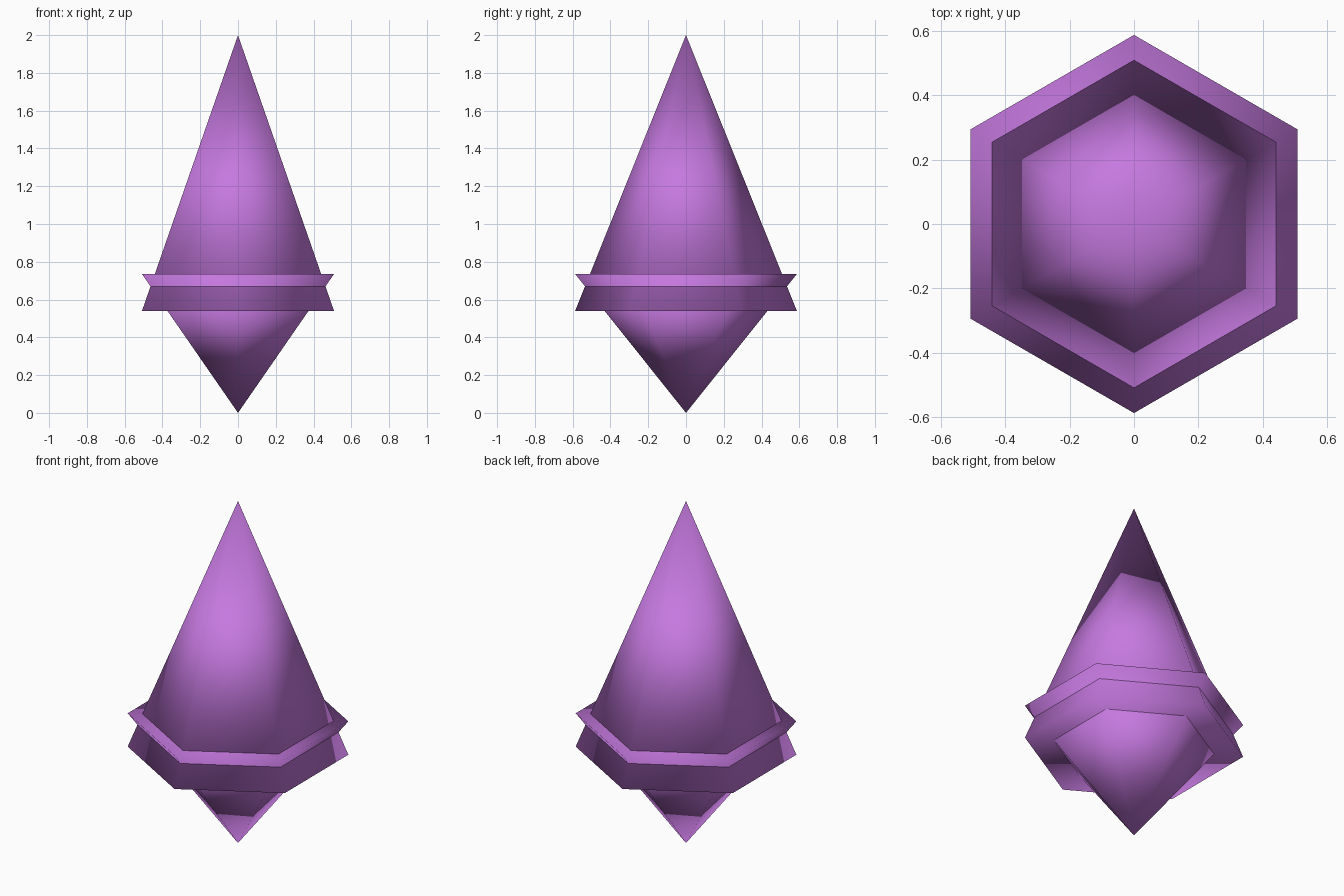
import bpy
import math

if "Cube" in bpy.data.objects:
    bpy.data.objects.remove(bpy.data.objects["Cube"])

RADIUS = 0.587  # corner radius of both hexagonal bases

crystal = bpy.data.materials.new("crystal purple")
crystal.diffuse_color = (0.56, 0.19, 0.74, 1.0)
crystal.use_nodes = True
crystal.node_tree.nodes["Principled BSDF"].inputs["Base Color"].default_value = crystal.diffuse_color


def hex_spike(name, base_z, tip_z):
    """Capped, smooth-shaded six-sided spike running from base_z to tip_z."""
    bpy.ops.mesh.primitive_cone_add(
        vertices=6, radius1=RADIUS, radius2=0, depth=abs(tip_z - base_z),
        end_fill_type='NGON', location=(0, 0, (base_z + tip_z) / 2),
        rotation=(0 if tip_z > base_z else math.pi, 0, 0))
    spike = bpy.context.object
    spike.name = name
    spike.data.materials.append(crystal)
    bpy.ops.object.transform_apply(location=True, rotation=True, scale=True)
    bpy.ops.object.shade_smooth()
    return spike


# Tall spike pointing up and short one pointing down, overlapping at the rims
hex_spike("upper_spike", 0.54, 2.0)
hex_spike("lower_spike", 0.735, 0.0)
